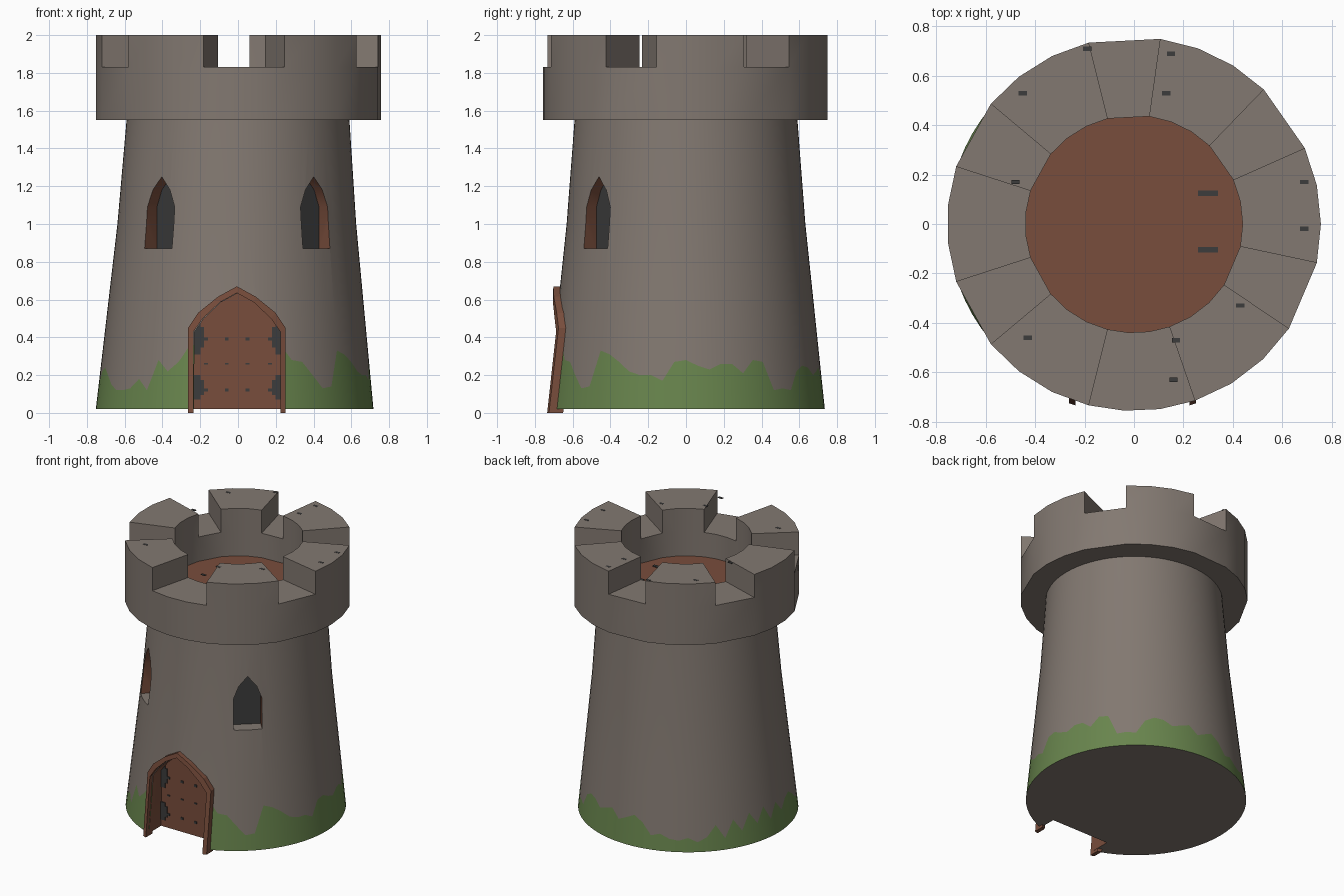
import bpy, bmesh, math
from mathutils import Matrix, Vector

if "Cube" in bpy.data.objects:
    bpy.data.objects.remove(bpy.data.objects["Cube"])


def material(name, rgb):
    m = bpy.data.materials.new(name)
    m.use_nodes = True
    m.diffuse_color = (*rgb, 1)
    m.node_tree.nodes["Principled BSDF"].inputs["Base Color"].default_value = (*rgb, 1)
    return m


MATS = [material("stone", (.225, .19, .165)), material("moss", (.14, .235, .075)),
        material("wood", (.19, .075, .045)), material("dark_iron", (.045, .045, .045))]
STONE, MOSS, WOOD, IRON = range(4)


def finish(name, bm, mat=None, smooth=False):
    """Turn a bmesh into a named object, optionally in one colour."""
    bmesh.ops.remove_doubles(bm, verts=bm.verts, dist=1e-5)
    bmesh.ops.recalc_face_normals(bm, faces=bm.faces)
    me = bpy.data.meshes.new(name)
    if mat is None:
        for m in MATS:
            me.materials.append(m)
    else:
        me.materials.append(MATS[mat])
    bm.to_mesh(me)
    bm.free()
    ob = bpy.data.objects.new(name, me)
    bpy.context.collection.objects.link(ob)
    if smooth:
        smooth_shade(ob)
    return ob


def activate(ob):
    bpy.ops.object.select_all(action='DESELECT')
    ob.select_set(True)
    bpy.context.view_layer.objects.active = ob


def smooth_shade(ob):
    activate(ob)
    bpy.ops.object.shade_smooth_by_angle(angle=math.radians(35))


def quad(bm, *pts):
    return bm.faces.new([bm.verts.new(p) for p in pts])


def polar(r, a, z):
    return Vector((r * math.cos(a), r * math.sin(a), z))


def wall_radius(z):
    if z < 1:
        return .737 - .105 * z
    return .632 - .042 * (z - 1) / .55


def mirrored(half):
    """Complete an arch outline given from its foot up to its tip."""
    return half + [(-u, z) for u, z in reversed(half[:-1])]


# Tower wall, with an uneven moss line around the foot
moss_line = [30, 30, 30, 34, 36, 28, 27, 20, 13, 14, 33, 31, 27, 22, 20, 20, 17, 27,
             28, 25, 23, 26, 26, 21, 28, 27, 12, 13, 12, 22, 25, 24, 20, 22, 24, 18,
             21, 24, 20, 12, 14, 11, 10, 12, 9, 12, 20, 10, 22, 13, 24, 15, 25, 14,
             24, 16, 22, 24, 20, 15, 12, 12, 13, 18, 12, 28, 22, 27, 36, 36, 30, 30]
n = len(moss_line)
bm = bmesh.new()
columns = []
for i, h in enumerate(moss_line):
    a = math.tau * i / n - math.pi / 2
    columns.append([bm.verts.new(polar(wall_radius(z), a, z) - Vector((.018 * (1 - z / 1.55), 0, 0)))
                    for z in (.02, h / 100, .5, 1, 1.56)])
for i, col in enumerate(columns):
    nxt = columns[(i + 1) % n]
    for k in range(len(col) - 1):
        f = bm.faces.new((col[k], nxt[k], nxt[k + 1], col[k + 1]))
        f.material_index = MOSS if k == 0 else STONE
bm.faces.new([c[0] for c in columns])
bm.faces.new([c[-1] for c in columns])
tower = finish("tower_wall", bm)


def cut_recess(target, outline, angle, depth, back_mat, sill_mat):
    """Cut an arched recess whose lining is wood, facing the given angle from the front."""
    t = Vector((math.cos(angle), math.sin(angle), 0))
    out = Vector((math.sin(angle), -math.cos(angle), 0))
    bm = bmesh.new()
    back, front = [[bm.verts.new(t * u + out * d + Vector((0, 0, z))) for u, z in outline]
                   for d in (depth, 1)]
    bm.faces.new(back).material_index = back_mat
    bm.faces.new(front)
    for i in range(len(back)):
        j = (i + 1) % len(back)
        f = bm.faces.new((back[i], back[j], front[j], front[i]))
        f.material_index = sill_mat if j == 0 else WOOD
    cutter = finish("recess_cutter", bm)
    cutter.hide_render = True
    activate(target)
    mod = target.modifiers.new("recess", 'BOOLEAN')
    mod.operation, mod.solver, mod.object = 'DIFFERENCE', 'EXACT', cutter
    bpy.ops.object.modifier_apply(modifier=mod.name)
    bpy.data.objects.remove(cutter)


# Two arched windows and the doorway
window = mirrored([(.095, .87), (.095, 1.09), (.06, 1.18), (0, 1.25)])
for side in (-1, 1):
    cut_recess(tower, window, side * math.radians(41), .545, IRON, STONE)
inner = [(.23, 0), (.23, .43), (.18, .5), (.09, .585), (0, .635)]
outer = [(.258, 0), (.258, .45), (.205, .53), (.1, .615), (0, .67)]
doorway = mirrored([(.235, -.1)] + inner[1:])
cut_recess(tower, doorway, 0, .56, WOOD, WOOD)
smooth_shade(tower)

# Door frame following the curve of the wall
bm = bmesh.new()
rings = []
for (ui, zi), (uo, zo) in zip(mirrored(inner), mirrored(outer)):
    ring = []
    for u, z, proud in ((ui, zi, -.04), (ui, zi, .035), (uo, zo, .035), (uo, zo, -.04)):
        y = math.sqrt(wall_radius(z) ** 2 - u * u) + proud
        ring.append(bm.verts.new((u - .006, -y, z)))
    rings.append(ring)
for a, b in zip(rings, rings[1:]):
    for k in range(4):
        bm.faces.new((a[k], a[k - 1], b[k - 1], b[k]))
bm.faces.new(rings[0])
bm.faces.new(rings[-1])
finish("door_frame", bm, WOOD)


def plate(bm, center, size):
    bmesh.ops.create_cube(bm, size=1, matrix=Matrix.LocRotScale(Vector(center), None, Vector(size)))


# Door hinges and studs
bm = bmesh.new()
for side in (-1, 1):
    for z, h in ((.135, .13), (.4, .18)):
        plate(bm, (side * .215, -.563, z), (.035, .008, h))
        plate(bm, (side * .19, -.563, z), (.02, .008, h * .6))
finish("door_hinges", bm, IRON)
bm = bmesh.new()
for x in (-.17, -.06, .05, .17):
    for z in (.12, .26, .39):
        plate(bm, (x, -.563, z), (.02, .008, .016 if z != .26 else .008))
finish("door_studs", bm, IRON)

# Overhanging crown: gaps and merlons alternate, the front gap being wider
LOW, GAP, TOP, R_IN, R_OUT = 1.55, 1.83, 2, .44, .757
edges = [-104, -71, -34, -12, 24, 46, 82, 104, 140, 162, 198, 220, 256]
bm = bmesh.new()
for i, (start, end) in enumerate(zip(edges, edges[1:])):
    merlon = i % 2 == 1
    steps = 3 if end - start > 30 else 1
    angles = [math.radians(start + (end - start) * k / steps) for k in range(steps + 1)]
    levels = [LOW, GAP, TOP] if merlon else [LOW, GAP]
    for a, b in zip(angles, angles[1:]):
        for z0, z1 in zip(levels, levels[1:]):
            for r in (R_IN, R_OUT):
                quad(bm, polar(r, a, z0), polar(r, b, z0), polar(r, b, z1), polar(r, a, z1))
        for z in (LOW, levels[-1]):
            quad(bm, polar(R_IN, a, z), polar(R_OUT, a, z), polar(R_OUT, b, z), polar(R_IN, b, z))
    if merlon:
        for a in (angles[0], angles[-1]):
            quad(bm, polar(R_IN, a, GAP), polar(R_OUT, a, GAP), polar(R_OUT, a, TOP), polar(R_IN, a, TOP))
finish("battlement_crown", bm, STONE, smooth=True)

# Wooden roof deck with two iron straps
bm = bmesh.new()
bmesh.ops.create_cone(bm, cap_ends=True, segments=32, radius1=.45, radius2=.45, depth=.1,
                      matrix=Matrix.Translation((0, 0, 1.6)))
finish("roof_deck", bm, WOOD)
bm = bmesh.new()
for y in (.125, -.105):
    plate(bm, (.3, y, 1.652), (.08, .022, .008))
finish("deck_straps", bm, IRON)

# Small dark chips on the merlon tops
bm = bmesh.new()
for x, y in ((-.19, .71), (.15, .69), (.13, .53), (-.45, .53), (-.48, .17), (.69, .17),
             (.69, -.02), (.43, -.33), (.17, -.47), (.16, -.63), (-.43, -.46)):
    plate(bm, (x, y, TOP - .001), (.034, .018, .004))
finish("stone_chips", bm, IRON)
